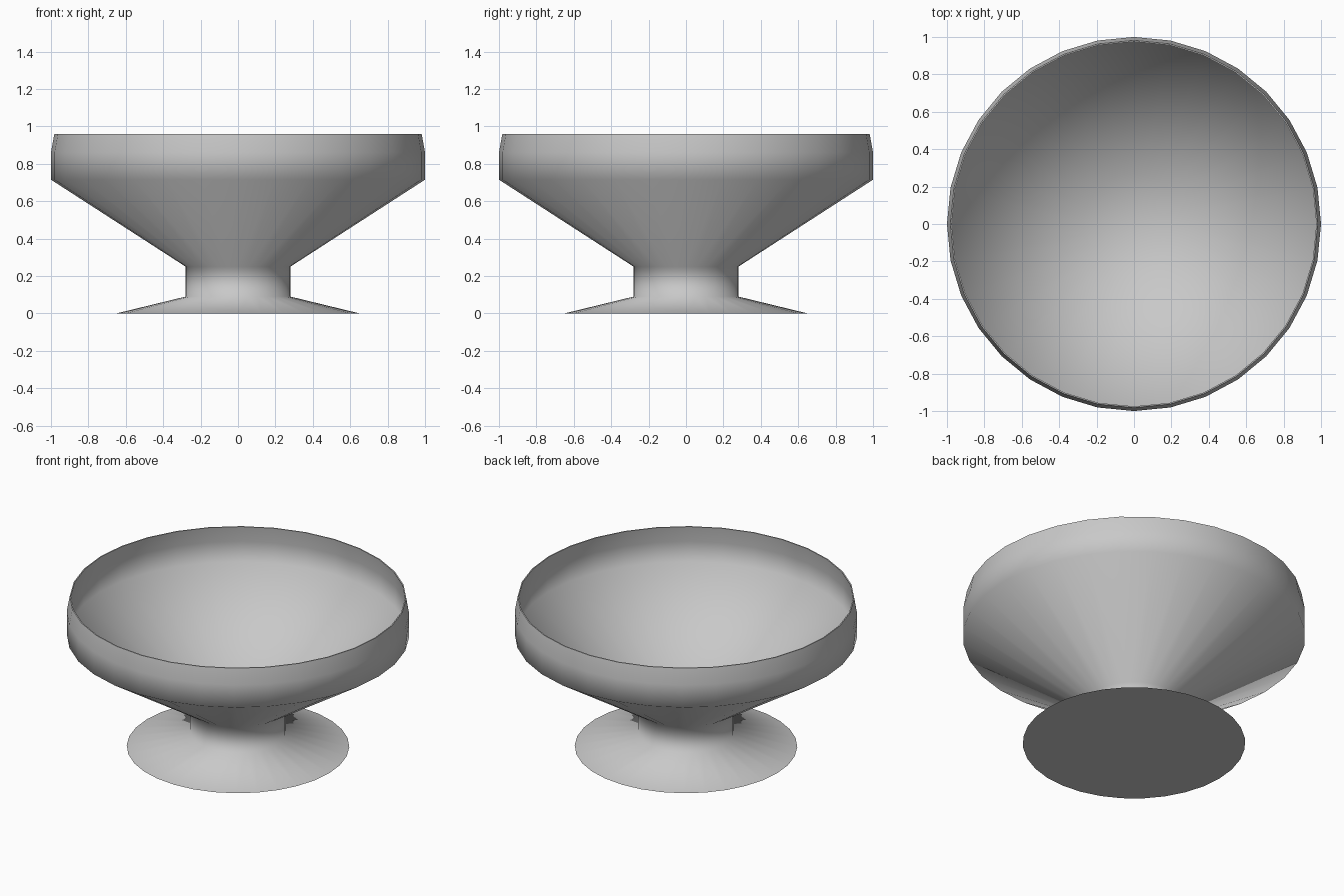
import bpy, bmesh
from math import cos, sin, tau

cube = bpy.data.objects.get("Cube")
if cube:
    bpy.data.objects.remove(cube, do_unlink=True)

SIDES = 32

# One plain grey for the whole vessel
grey = bpy.data.materials.new("light_grey")
grey.use_nodes = True
colour = (0.58, 0.58, 0.58, 1)
grey.diffuse_color = colour
grey.node_tree.nodes["Principled BSDF"].inputs["Base Color"].default_value = colour


def lathe(name, profile, sharp_rings):
    """Turn (radius, height) points around z; zero radius closes with a fan."""
    bm = bmesh.new()
    rings = []
    for r, z in profile:
        count = SIDES if r > 0 else 1
        rings.append([bm.verts.new((r * cos(tau * i / SIDES), r * sin(tau * i / SIDES), z))
                      for i in range(count)])
    for a, b in zip(rings, rings[1:]):
        for i in range(SIDES):
            j = (i + 1) % SIDES
            corners = [a[i % len(a)], a[j % len(a)], b[j % len(b)], b[i % len(b)]]
            bm.faces.new(list(dict.fromkeys(corners)))
    bmesh.ops.recalc_face_normals(bm, faces=bm.faces)
    for face in bm.faces:
        face.smooth = True
    # Keep the rim and foot edge crisp
    for k in sharp_rings:
        ring = set(rings[k])
        for edge in bm.edges:
            if set(edge.verts) <= ring:
                edge.smooth = False
    mesh = bpy.data.meshes.new(name)
    bm.to_mesh(mesh)
    bm.free()
    mesh.materials.append(grey)
    obj = bpy.data.objects.new(name, mesh)
    bpy.context.collection.objects.link(obj)
    return obj


# Closed profile: underside, foot, neck, outer bowl, rim, inner bowl
foot = [(0, 0), (0.65, 0), (0.28, 0.09), (0.28, 0.25)]
outer_bowl = [(1, 0.715), (1, 0.86), (0.982, 0.96)]
inner_bowl = [(0.975, 0.96), (0.988, 0.86), (0.985, 0.73), (0.27, 0.275), (0, 0.26)]
lathe("pedestal_bowl", foot + outer_bowl + inner_bowl, sharp_rings=(1, 6, 7))
